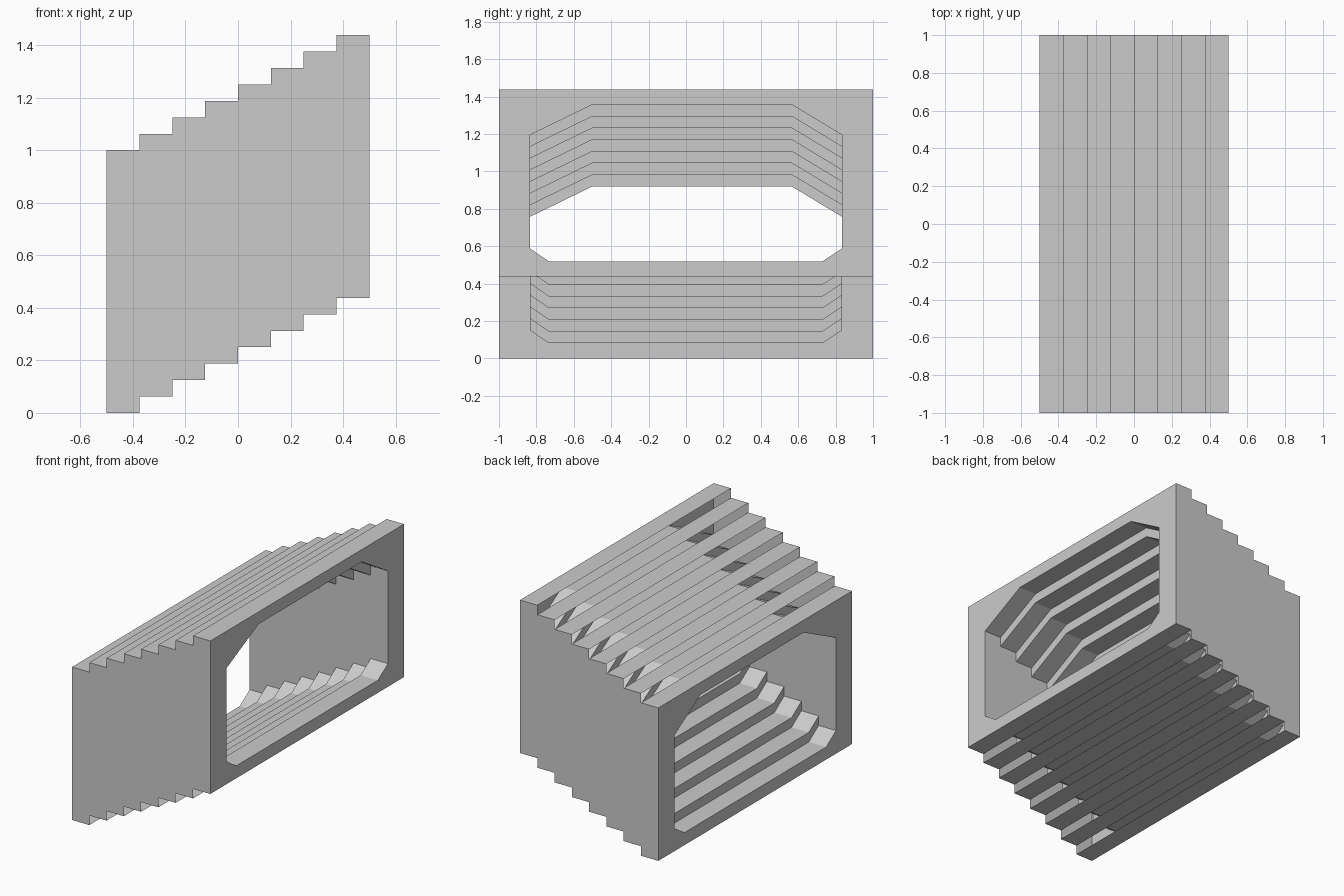
import bpy, bmesh

if "Cube" in bpy.data.objects:
    bpy.data.objects.remove(bpy.data.objects["Cube"])

N, DX, DZ = 8, 0.125, 0.0625          # slices, slice depth, rise per slice
OUTER = [(-1, 0), (1, 0), (1, 1), (-1, 1)]
HOLE = [(-0.733, 0.082), (0.73, 0.082), (0.835, 0.151), (0.835, 0.757),
        (0.565, 0.92), (-0.5, 0.92), (-0.835, 0.757), (-0.835, 0.151)]

bm = bmesh.new()


def face(points):
    return bm.faces.new([bm.verts.new(p) for p in points])


def at(profile, x, i):
    """Profile (y, z) placed at x, raised to slice i."""
    return [(x, y, z + DZ * i) for y, z in profile]


xs = [-0.5 + DX * i for i in range(N + 1)]

for i in range(N):
    x0, x1 = xs[i], xs[i + 1]
    # Outer top and bottom strips (step risers are open on the outside)
    a, b = at(OUTER, x0, i), at(OUTER, x1, i)
    for j in (0, 2):
        face((a[j], a[j + 1], b[j + 1], b[j]))
    # Opening walls, and the inner risers to the next slice
    a, b, c = at(HOLE, x0, i), at(HOLE, x1, i), at(HOLE, x1, i + 1)
    for j in range(8):
        k = (j + 1) % 8
        face((a[j], b[j], b[k], a[k]))
        if i < N - 1 and HOLE[j][0] != HOLE[k][0]:
            face((b[j], c[j], c[k], b[k]))

# Stepped side walls
for y in (-1, 1):
    lower = [(x, y, DZ * i) for i in range(N) for x in (xs[i], xs[i + 1])]
    upper = [(x, y, z + 1) for x, y, z in reversed(lower)]
    face(lower + upper)

# End frames around the opening
for x, i in ((xs[0], 0), (xs[N], N - 1)):
    o, h = at(OUTER, x, i), at(HOLE, x, i)
    face((o[0], o[1], h[1], h[0]))
    face((o[1], o[2], h[4], h[3], h[2], h[1]))
    face((o[2], o[3], h[5], h[4]))
    face((o[3], o[0], h[0], h[7], h[6], h[5]))

bmesh.ops.remove_doubles(bm, verts=bm.verts[:], dist=1e-4)
bmesh.ops.recalc_face_normals(bm, faces=bm.faces[:])
mesh = bpy.data.meshes.new("stepped_tunnel")
bm.to_mesh(mesh)
bm.free()
bpy.context.collection.objects.link(bpy.data.objects.new("stepped_tunnel", mesh))
